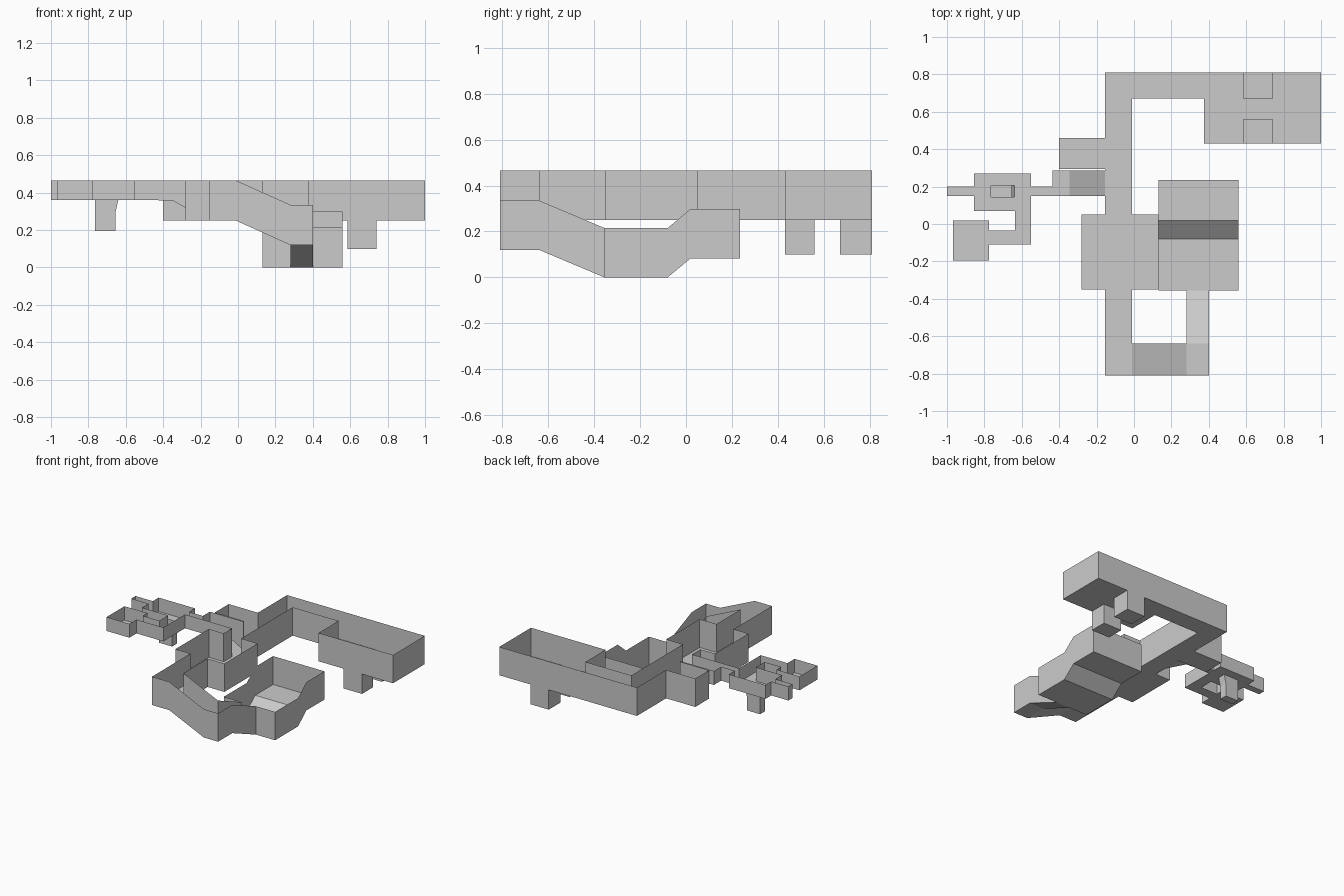
import bpy

TOP, FLOOR, HIGH, H = 0.465, 0.25, 0.36, 0.215


def mesh(name, faces):
    """Object from a list of faces, each a list of points."""
    verts, polys = [], []
    for f in faces:
        polys.append(range(len(verts), len(verts) + len(f)))
        verts += f
    me = bpy.data.meshes.new(name)
    me.from_pydata(verts, [], [list(p) for p in polys])
    ob = bpy.data.objects.new(name, me)
    bpy.context.collection.objects.link(ob)
    return ob


def walls(name, path, z, top=None):
    """Wall sheet along (x, y[, floor z]); constant top, or height H above the floor."""
    pts = [(p[0], p[1], p[2] if len(p) > 2 else z) for p in path]
    up = lambda p: (p[0], p[1], top if top else p[2] + H)
    mesh(name, [[a, b, up(b), up(a)] for a, b in zip(pts, pts[1:])][::1])


def rect(x0, x1, y0, y1, z, x_end=None, y_end=None):
    """Floor rectangle, optionally sloping to x_end at x1 or y_end at y1."""
    zx = z if x_end is None else x_end
    zy = z if y_end is None else y_end
    return [(x0, y0, z), (x1, y0, zx), (x1, y1, zx if x_end is not None else zy), (x0, y1, zy)]


def pit(name, profile, y0, y1):
    """Open-topped recess: xz profile swept from y0 to y1 with end walls."""
    faces = [[(a[0], y0, a[1]), (b[0], y0, b[1]), (b[0], y1, b[1]), (a[0], y1, a[1])]
             for a, b in zip(profile, profile[1:])]
    faces += [[(x, y, z) for x, z in profile] for y in (y0, y1)]
    mesh(name, faces)


# Main hall: long corridor, central room and side chamber
mesh("hall_floor", [
    rect(-0.155, -0.01, -0.81, 0.81, FLOOR),
    rect(-0.28, -0.155, -0.35, 0.05, FLOOR),
    rect(-0.01, 0.13, -0.35, 0.05, FLOOR),
    rect(-0.40, -0.155, 0.295, 0.46, FLOOR)])
walls("hall_west_wall", [(-0.155, 0.15), (-0.155, 0.05), (-0.28, 0.05), (-0.28, -0.35),
                         (-0.155, -0.35), (-0.155, -0.81), (-0.01, -0.81)], FLOOR)
walls("hall_east_wall", [(-0.01, -0.64), (-0.01, -0.35), (0.13, -0.35), (0.13, 0.05),
                         (-0.01, 0.05), (-0.01, 0.67)], FLOOR)
walls("side_chamber_wall", [(-0.155, 0.81), (-0.155, 0.46), (-0.40, 0.46), (-0.40, 0.295),
                            (-0.155, 0.295), (-0.155, 0.285)], FLOOR)

# North corridor and large room with two pits
mesh("north_floor", [
    rect(-0.01, 0.375, 0.67, 0.81, FLOOR),
    rect(0.375, 0.585, 0.43, 0.81, FLOOR),
    rect(0.585, 0.74, 0.56, 0.67, FLOOR),
    rect(0.74, 1.0, 0.43, 0.81, FLOOR)])
walls("north_wall", [(-0.01, 0.67), (0.375, 0.67), (0.375, 0.43), (1.0, 0.43),
                     (1.0, 0.81), (-0.155, 0.81)], FLOOR)
for name, y0, y1 in (("north_pit_front", 0.43, 0.56), ("north_pit_back", 0.67, 0.81)):
    pit(name, [(0.585, FLOOR), (0.585, 0.10), (0.74, 0.10), (0.74, FLOOR)], y0, y1)

# Lower wing: two ramps down, sunken room, short ramp up
mesh("lower_floor", [
    rect(-0.01, 0.28, -0.81, -0.64, FLOOR, x_end=0.12),
    rect(0.28, 0.40, -0.81, -0.64, 0.12),
    rect(0.28, 0.40, -0.64, -0.355, 0.12, y_end=0.0),
    rect(0.13, 0.56, -0.355, -0.08, 0.0),
    rect(0.13, 0.56, -0.08, 0.02, 0.0, y_end=0.083),
    rect(0.13, 0.56, 0.02, 0.235, 0.083)])
walls("lower_wall", [
    (-0.01, -0.81, FLOOR), (0.28, -0.81, 0.12), (0.40, -0.81, 0.12), (0.40, -0.64, 0.12),
    (0.40, -0.355), (0.56, -0.355), (0.56, -0.08), (0.56, 0.02, 0.083), (0.56, 0.235, 0.083),
    (0.13, 0.235, 0.083), (0.13, 0.02, 0.083), (0.13, -0.08), (0.13, -0.355), (0.28, -0.355),
    (0.28, -0.64, 0.12), (-0.01, -0.64, FLOOR)], 0.0)

# West wing: ramp up to small linked rooms
PX0, PX1, PY0, PY1 = -0.765, -0.64, 0.145, 0.205
mesh("west_floor", [
    rect(-0.345, -0.155, 0.15, 0.285, 0.355, x_end=FLOOR),
    rect(-0.435, -0.345, 0.15, 0.285, HIGH, x_end=0.355),
    rect(-0.55, -0.435, 0.15, 0.20, HIGH),
    rect(-0.855, PX0, 0.07, 0.27, HIGH),
    rect(PX1, -0.55, 0.07, 0.27, HIGH),
    rect(PX0, PX1, 0.07, PY0, HIGH),
    rect(PX0, PX1, PY1, 0.27, HIGH),
    rect(-1.0, -0.855, 0.15, 0.20, HIGH),
    rect(-0.635, -0.55, -0.11, 0.07, HIGH),
    rect(-0.775, -0.635, -0.11, -0.035, HIGH),
    rect(-0.967, -0.775, -0.195, 0.02, HIGH)])
walls("west_wall_north", [
    (-0.155, 0.285, FLOOR), (-0.345, 0.285, 0.355), (-0.435, 0.285), (-0.435, 0.20),
    (-0.55, 0.20), (-0.55, 0.27), (-0.855, 0.27), (-0.855, 0.20), (-1.0, 0.20), (-1.0, 0.15),
    (-0.855, 0.15), (-0.855, 0.07), (-0.635, 0.07), (-0.635, -0.035), (-0.775, -0.035),
    (-0.775, 0.02), (-0.967, 0.02)], HIGH, TOP)
walls("west_wall_south", [
    (-0.967, 0.02), (-0.967, -0.195), (-0.775, -0.195), (-0.775, -0.11), (-0.55, -0.11),
    (-0.55, 0.15), (-0.435, 0.15), (-0.345, 0.15, 0.355), (-0.155, 0.15, FLOOR)], HIGH, TOP)
pit("west_pit", [(PX0, HIGH), (PX0, 0.195), (-0.655, 0.195), (-0.655, 0.295), (PX1, HIGH)],
    PY0, PY1)
